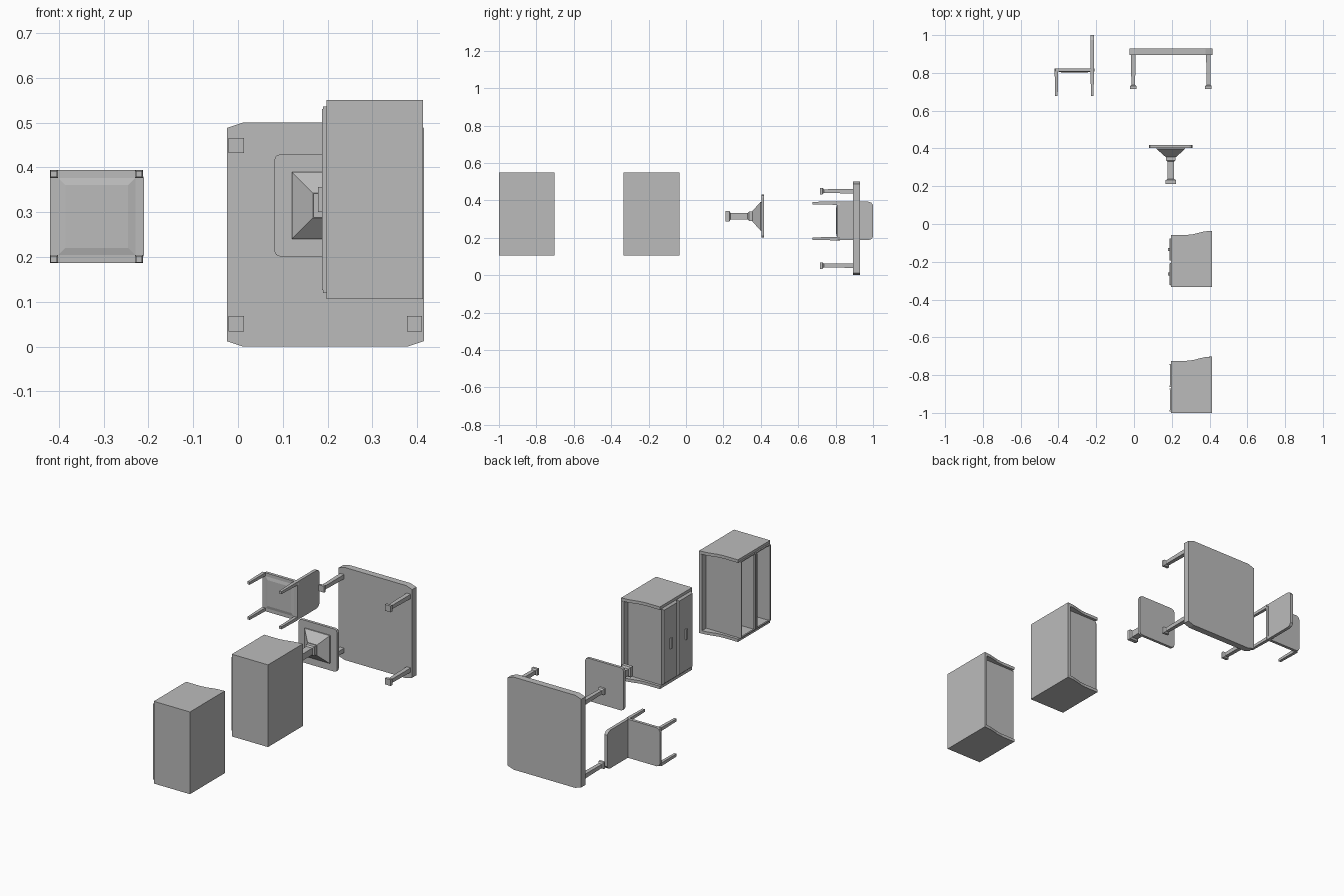
import bpy, bmesh

if "Cube" in bpy.data.objects:
    bpy.data.objects.remove(bpy.data.objects["Cube"])

grey = bpy.data.materials.new("plain_grey")
grey.diffuse_color = (0.5, 0.5, 0.5, 1)
grey.use_nodes = True
grey.node_tree.nodes["Principled BSDF"].inputs["Base Color"].default_value = grey.diffuse_color


def loft(name, rings):
    """Skin a closed solid through rings of equal point count."""
    bm = bmesh.new()
    vs = [[bm.verts.new(p) for p in r] for r in rings]
    n = len(vs[0])
    for a, b in zip(vs, vs[1:]):
        for i in range(n):
            j = (i + 1) % n
            bm.faces.new((a[i], a[j], b[j], b[i]))
    bm.faces.new(vs[0])
    bm.faces.new(vs[-1])
    bmesh.ops.recalc_face_normals(bm, faces=bm.faces)
    me = bpy.data.meshes.new(name)
    bm.to_mesh(me)
    bm.free()
    me.materials.append(grey)
    ob = bpy.data.objects.new(name, me)
    bpy.context.collection.objects.link(ob)
    return ob


def box(name, x0, x1, y0, y1, z0, z1):
    return loft(name, [[(x0, y, z0), (x1, y, z0), (x1, y, z1), (x0, y, z1)] for y in (y0, y1)])


def column(name, cx, cz, steps):
    """Square section turned along y from (y, half width) steps."""
    return loft(name, [[(cx - h, y, cz - h), (cx + h, y, cz - h), (cx + h, y, cz + h), (cx - h, y, cz + h)]
                       for y, h in steps])


def slab(name, cx, cz, hx, hz, cut_x, cut_z, y0, y1):
    """Flat board with cut corners, facing along y."""
    pts = []
    for sx, sz, flip in ((1, 1, 0), (-1, 1, 1), (-1, -1, 0), (1, -1, 1)):
        pair = [(sx * hx, sz * (hz - cut_z)),
                (sx * (hx - cut_x * 0.3), sz * (hz - cut_z * 0.3)),
                (sx * (hx - cut_x), sz * hz)] if cut_x == cut_z else \
               [(sx * hx, sz * (hz - cut_z)), (sx * (hx - cut_x), sz * hz)]
        pts += pair[::-1] if flip else pair
    return loft(name, [[(cx + x, y, cz + z) for x, z in pts] for y in (y0, y1)])


# Large table: cut-corner top and four footed legs
slab("table_top", 0.195, 0.25, 0.22, 0.25, 0.036, 0.012, 0.894, 0.93)
for sx in (-1, 1):
    for sz in (-1, 1):
        column("table_leg", 0.195 + sx * 0.199, 0.25 + sz * 0.199,
               [(0.716, 0.017), (0.73, 0.017), (0.737, 0.01), (0.895, 0.012)])

# Pedestal table: top, flared support, collar, post and foot
slab("pedestal_top", 0.195, 0.315, 0.115, 0.115, 0.016, 0.016, 0.403, 0.418)
column("pedestal_flare", 0.195, 0.315, [(0.355, 0.028), (0.397, 0.075), (0.404, 0.075)])
column("pedestal_post", 0.195, 0.315,
       [(0.212, 0.027), (0.232, 0.027), (0.238, 0.018), (0.33, 0.018),
        (0.337, 0.025), (0.356, 0.025)])

# Chair: seat, upright back and four slim legs
slab("chair_seat", -0.315, 0.29, 0.105, 0.104, 0.018, 0.018, 0.807, 0.823)
loft("chair_seat_underside", [[(-0.315 + a * w, y, 0.29 + b * w) for a, b in ((-1, -1), (1, -1), (1, 1), (-1, 1))]
                              for y, w in ((0.803, 0.07), (0.808, 0.09))])
back_outline = [(0.807, 0.187), (0.975, 0.187), (0.99, 0.192), (1.0, 0.205),
                (1.0, 0.375), (0.99, 0.388), (0.975, 0.393), (0.807, 0.393)]
loft("chair_back", [[(x, y, z) for y, z in back_outline] for x in (-0.23, -0.213)])
for x in (-0.411, -0.221):
    for z in (0.195, 0.385):
        column("chair_leg", x, z, [(0.677, 0.007), (0.81, 0.009)])


# Cabinets: boards around two bays, wavy gallery sides on top
def cabinet(y, drawers):
    x0, x1, z0, z1, t = 0.197, 0.413, 0.106, 0.55, 0.016
    wave = [(x0, 0), (x1, 0), (x1, 0.298), (0.375, 0.295), (0.345, 0.288),
            (0.315, 0.28), (0.28, 0.276), (x0, 0.276)]
    for z in (z0, z1 - t):
        loft("cabinet_side", [[(x, y + h, zz) for x, h in wave] for zz in (z, z + t)])
    box("cabinet_back", x1 - t, x1, y, y + 0.298, z0 + t, z1 - t)
    for name, a, b in (("cabinet_base", 0, 0.012), ("cabinet_shelf", 0.13, 0.138),
                       ("cabinet_top", 0.247, 0.261)):
        box(name, x0, x1 - t, y + a, y + b, z0 + t, z1 - t)
    for a, b in ((0.008, 0.13), (0.138, 0.26)):
        if drawers:
            # bevelled drawer front and its pull
            loft("drawer_front", [[(x, y + a + d, 0.12 + d * 2), (x, y + b - d, 0.12 + d * 2),
                                   (x, y + b - d, 0.536 - d * 2), (x, y + a + d, 0.536 - d * 2)]
                                  for x, d in ((0.187, 0.005), (0.198, 0))])
            m = y + (a + b) / 2
            box("drawer_handle", 0.179, 0.188, m - 0.007, m + 0.007, 0.3, 0.356)
        else:
            # slim rim round each open bay
            for p, q in ((a, a + 0.006), (b - 0.006, b)):
                box("bay_rim", 0.187, 0.198, y + p, y + q, 0.126, 0.53)
            for p, q in ((0.12, 0.126), (0.53, 0.536)):
                box("bay_rim_end", 0.19, 0.198, y + a, y + b, p, q)


cabinet(-0.334, True)
cabinet(-1.0, False)
